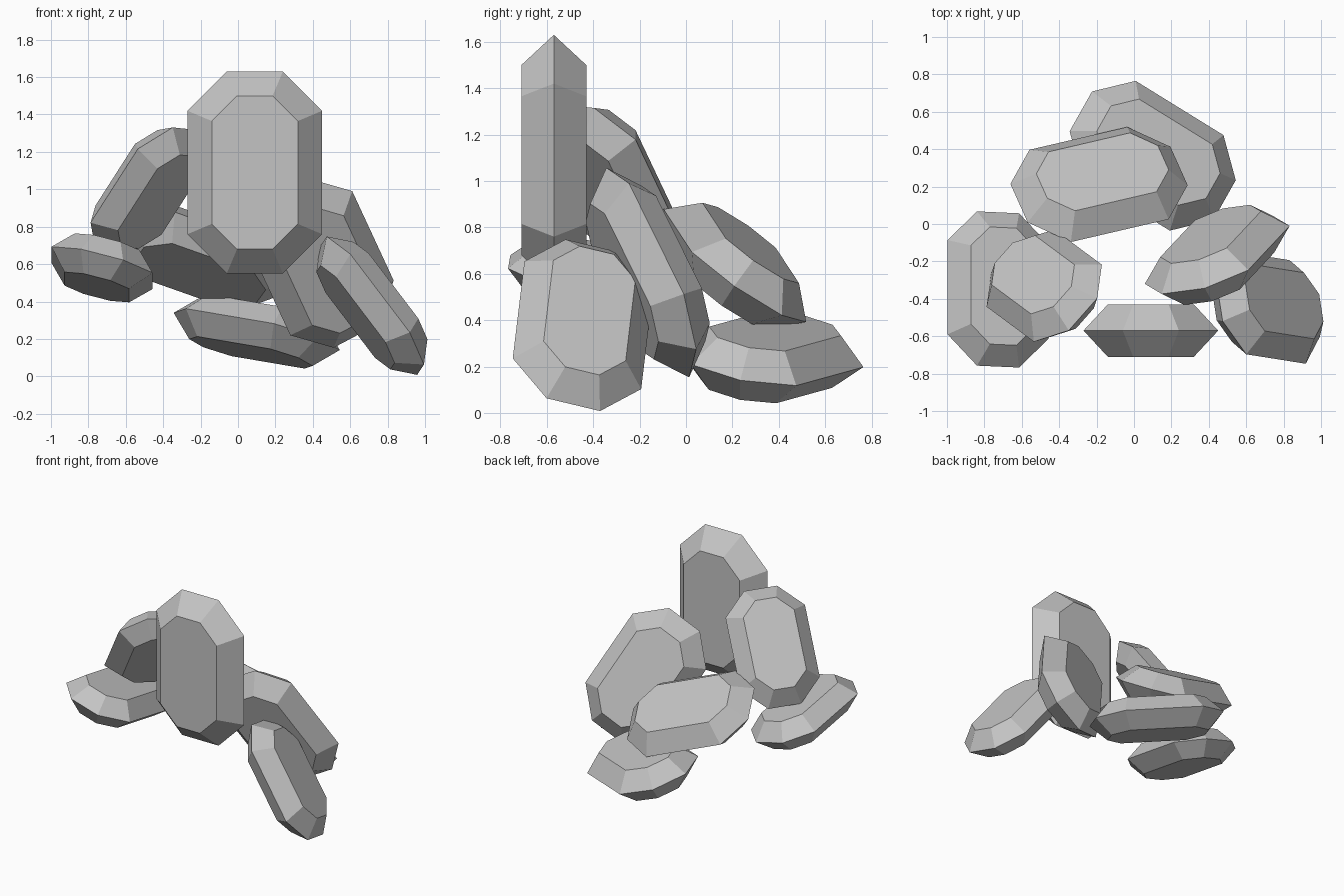
import bpy, bmesh
from mathutils import Vector, Matrix

cube = bpy.data.objects.get("Cube")
if cube:
    bpy.data.objects.remove(cube, do_unlink=True)

# Single stone colour
stone = bpy.data.materials.new("stone_grey")
stone.use_nodes = True
GREY = (0.55, 0.55, 0.55, 1.0)
stone.diffuse_color = GREY
stone.node_tree.nodes["Principled BSDF"].inputs["Base Color"].default_value = GREY


def octagon(w, h, cut, depth):
    """Rectangle with cut corners, half sizes w and h."""
    quarter = [(w, h - cut), (w - cut, h)]
    pts = quarter + [(-x, y) for x, y in reversed(quarter)]
    pts += [(-x, -y) for x, y in pts]
    return [Vector((x, y, depth)) for x, y in pts]


def crystal_mesh():
    """Flat table, bevel to a wide girdle, bevel to the opposite table."""
    bm = bmesh.new()
    layers = [octagon(0.23, 0.41, 0.135, -0.14),
              octagon(0.36, 0.54, 0.21, 0),
              octagon(0.23, 0.41, 0.135, 0.14)]
    rings = [[bm.verts.new(p) for p in layer] for layer in layers]
    for low, high in zip(rings, rings[1:]):
        for i in range(8):
            j = (i + 1) % 8
            bm.faces.new((low[i], low[j], high[j], high[i]))
    bm.faces.new(rings[0][::-1])
    bm.faces.new(rings[2])
    bmesh.ops.recalc_face_normals(bm, faces=bm.faces[:])
    mesh = bpy.data.meshes.new("crystal")
    bm.to_mesh(mesh)
    bm.free()
    mesh.materials.append(stone)
    return mesh


def place(name, mesh, centre, long_axis, wide_axis, size):
    u = Vector(long_axis).normalized()
    v = Vector(wide_axis)
    v = (v - u * v.dot(u)).normalized()
    n = v.cross(u)
    rot = Matrix((v, u, n)).transposed().to_4x4()
    obj = bpy.data.objects.new(name, mesh)
    obj.matrix_world = Matrix.Translation(centre) @ rot @ Matrix.Scale(size, 4)
    bpy.context.collection.objects.link(obj)


# Each stone: centre, long axis, wide axis, size
stones = {
    "upright_crystal": ((0.09, -0.57, 1.09), (0, 0, 1), (1, 0, 0), 1),
    "right_low_crystal": ((-0.727, -0.35, 0.58), (0, 0.98, -0.17), (0.97, -0.046, -0.25), 0.775),
    "right_high_crystal": ((-0.48, -0.33, 1.0), (0.5, -0.37, 0.78), (0.66, 0.75, -0.07), 0.765),
    "back_upper_crystal": ((-0.187, 0.211, 0.635), (0.92, 0.214, -0.325), (-0.358, 0.797, -0.487), 0.86),
    "back_lower_crystal": ((0.10, 0.365, 0.24), (0.842, -0.52, -0.143), (0.444, 0.84, -0.263), 0.845),
    "left_tall_crystal": ((0.445, -0.165, 0.605), (0.384, 0.41, -0.828), (0.87, 0.11, 0.478), 0.875),
    "left_low_crystal": ((0.716, -0.445, 0.378), (0.6, -0.095, -0.79), (-0.15, 0.96, -0.23), 0.8),
}
mesh = crystal_mesh()
for name, spec in stones.items():
    place(name, mesh, *spec)
